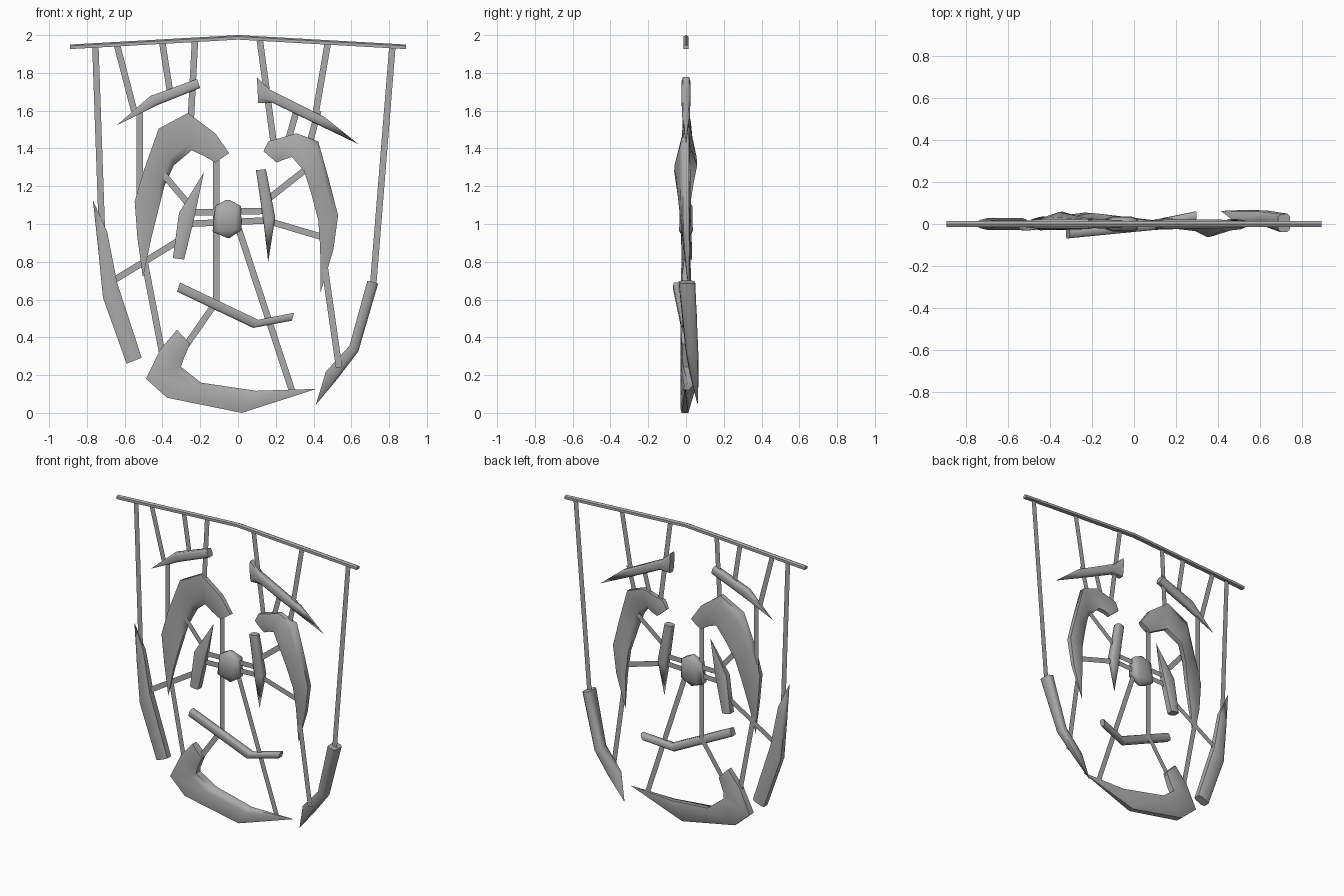
import bpy
import bmesh
from mathutils import Vector

default_cube = bpy.data.objects.get("Cube")
if default_cube:
    bpy.data.objects.remove(default_cube, do_unlink=True)

# One plain stone grey for the whole model
grey = bpy.data.materials.new("stone grey")
grey.use_nodes = True
colour = (.4, .4, .4, 1)
grey.diffuse_color = colour
grey.node_tree.nodes["Principled BSDF"].inputs["Base Color"].default_value = colour

# Cross-sections: across the width, then through the depth
RIDGED = [(-1, -1), (.4, -1), (1, 0), (.4, 1), (-1, 1)]
FACETED = [(-1, -.7), (-.55, -1), (.55, -1), (1, -.7),
           (1, .7), (.55, 1), (-.55, 1), (-1, .7)]


def finish(name, bm):
    """Turn a bmesh into a named grey object."""
    mesh = bpy.data.meshes.new(name)
    bm.to_mesh(mesh)
    bm.free()
    mesh.materials.append(grey)
    obj = bpy.data.objects.new(name, mesh)
    bpy.context.collection.objects.link(obj)
    return obj


def loft(name, rings, section):
    """Skin a closed section through (edge_a, edge_b, half_depth) rings."""
    bm = bmesh.new()
    loops = []
    for edge_a, edge_b, depth in rings:
        middle = (edge_a + edge_b) / 2
        across = (edge_b - edge_a) / 2
        loops.append([bm.verts.new(middle + across * u + Vector((0, depth * v, 0)))
                      for u, v in section])
    count = len(section)
    for first, second in zip(loops, loops[1:]):
        for i in range(count):
            j = (i + 1) % count
            bm.faces.new((first[i], first[j], second[j], second[i]))
    bm.faces.new(loops[0])
    bm.faces.new(loops[-1])
    bmesh.ops.remove_doubles(bm, verts=bm.verts[:], dist=.0005)
    bmesh.ops.recalc_face_normals(bm, faces=bm.faces[:])
    return finish(name, bm)


def shard(name, outline, depths, near=None, far=None, tip=None):
    """Faceted blade through paired edge points (xa, za, xb, zb).

    near and far give the y of each edge, tip is an optional (x, y, z) point.
    """
    near = near or [0] * len(outline)
    far = far or near
    rings = [(Vector((xa, ya, za)), Vector((xb, yb, zb)), depth)
             for (xa, za, xb, zb), depth, ya, yb in zip(outline, depths, near, far)]
    if tip:
        rings.append((Vector(tip), Vector(tip), 0))
    obj = loft(name, rings, FACETED)
    bpy.ops.object.select_all(action='DESELECT')
    obj.select_set(True)
    bpy.context.view_layer.objects.active = obj
    bpy.ops.object.shade_smooth_by_angle(angle=1.1)


def strip(name, xa, za, xb, zb, half_width=.017):
    """Flat paper-thin strip between two points on the centre plane."""
    start, end = Vector((xa, 0, za)), Vector((xb, 0, zb))
    side = (end - start).cross(Vector((0, 1, 0))).normalized() * half_width
    bm = bmesh.new()
    bm.faces.new([bm.verts.new(p) for p in
                  (start - side, end - side, end + side, start + side)])
    finish(name, bm)


# Top beam, ridged and slightly peaked in the middle
beam_rise = Vector((0, 0, .012))
beam_points = [Vector((x, 0, z)) for x, z in ((-.89, 1.938), (0, 1.988), (.89, 1.938))]
loft("top_beam", [(p - beam_rise, p + beam_rise, .014) for p in beam_points], RIDGED)

# Hanging strips between the beam and the upper pieces
strip("right_outer_hanger", -.755, 1.94, -.72, .95)
strip("right_shard_hanger_outer", -.64, 1.945, -.55, 1.6)
strip("right_shard_hanger_inner", -.4, 1.955, -.36, 1.7)
strip("right_arc_hanger", -.228, 1.965, -.25, 1.55)
strip("right_arc_link", -.52, 1.6, -.52, 1.15)
strip("left_arc_hanger", .116, 1.97, .19, 1.42)
strip("left_shard_hanger", .475, 1.955, .41, 1.58)
strip("left_shard_link_outer", .425, 1.6, .38, 1.43)
strip("left_shard_link_inner", .31, 1.6, .265, 1.44)
strip("left_outer_hanger", .817, 1.935, .715, .67)

# Strips tying the middle and lower pieces together
strip("spine_strip", -.116, 1.36, -.116, .56)
strip("spine_foot_strip", -.12, .58, -.28, .35)
strip("right_lower_strip", -.5, .83, -.4, .31)
strip("centre_lower_strip", .005, .97, .285, .12)
strip("left_lower_strip", .455, .8, .535, .24)
strip("upper_hub_strip", -.28, 1.06, .18, 1.07)
strip("lower_hub_strip", -.29, 1, .18, 1.02)
strip("right_brace", -.41, 1.28, -.24, 1.08)
strip("left_upper_brace", .17, 1.14, .36, 1.29)
strip("left_lower_brace", .18, 1.01, .45, .93)
strip("right_outer_brace", -.66, .7, -.3, .92)

# Central hub
shard("central_hub",
      [(-.062, 1.128, -.045, 1.128), (-.12, 1.095, .015, 1.095),
       (-.135, .96, .02, .97), (-.055, .925, -.045, .925)],
      [.012, .034, .036, .012])

# Two large hooked arcs, twisted at the shoulder
shard("right_arc",
      [(-.047, 1.375, -.12, 1.325), (-.12, 1.48, -.18, 1.36), (-.265, 1.588, -.245, 1.39),
       (-.42, 1.505, -.34, 1.31), (-.5, 1.28, -.39, 1.2), (-.547, 1.12, -.42, 1.08),
       (-.533, .93, -.46, .92)],
      [.018, .021, .022, .024, .022, .02, .016],
      near=[0, 0, 0, 0, -.015, -.015, -.01],
      far=[0, 0, .015, .042, .022, .005, -.01], tip=(-.503, -.02, .715))
shard("left_arc",
      [(.135, 1.385, .205, 1.325), (.16, 1.437, .24, 1.34), (.31, 1.48, .285, 1.355),
       (.425, 1.437, .35, 1.28), (.48, 1.24, .385, 1.17), (.53, 1.045, .425, 1.02),
       (.505, .865, .435, .875)],
      [.018, .021, .022, .024, .024, .023, .018],
      near=[0, 0, 0, 0, 0, 0, .005],
      far=[0, 0, -.015, -.046, -.03, -.01, .005], tip=(.438, .015, .64))

# Upper shards
shard("right_upper_shard",
      [(-.217, 1.768, -.2, 1.72), (-.465, 1.677, -.425, 1.63)],
      [.024, .022], tip=(-.645, 0, 1.52))
shard("left_upper_shard",
      [(.1, 1.777, .107, 1.64), (.17, 1.71, .18, 1.643), (.46, 1.565, .34, 1.565)],
      [.024, .024, .02], tip=(.637, 0, 1.423))

# Inner shards beside the hub
shard("right_inner_shard",
      [(-.345, .82, -.285, .812), (-.312, 1.06, -.232, 1.03)],
      [.028, .026], near=[.005, 0], tip=(-.18, 0, 1.275))
shard("left_inner_shard",
      [(.095, 1.285, .148, 1.29), (.135, 1.01, .197, 1.035)],
      [.024, .026], tip=(.16, 0, .8))

# Outer shards
shard("right_outer_shard",
      [(-.59, .26, -.51, .292), (-.715, .61, -.64, .69), (-.74, .865, -.693, .96)],
      [.028, .028, .02], tip=(-.768, 0, 1.125))
shard("left_outer_shard",
      [(.685, .7, .742, .685), (.59, .355, .637, .325), (.465, .218, .53, .185)],
      [.043, .032, .02], near=[.003, .025, .035], far=[.007, .035, .05],
      tip=(.412, .062, .042))

# Bent lower bar and bottom hook
shard("bent_lower_bar",
      [(-.307, .69, -.323, .642), (.107, .493, .08, .45), (.297, .53, .285, .488)],
      [.021, .023, .019], near=[-.047, -.005, .04])
shard("bottom_hook",
      [(-.323, .44, -.254, .366), (-.413, .334, -.29, .28), (-.487, .18, -.302, .244),
       (-.375, .08, -.196, .16), (.02, 0, .095, .117)],
      [.024, .028, .032, .032, .025],
      near=[0, 0, 0, -.005, -.005],
      far=[0, 0, .01, .03, -.005], tip=(.415, -.005, .127))
